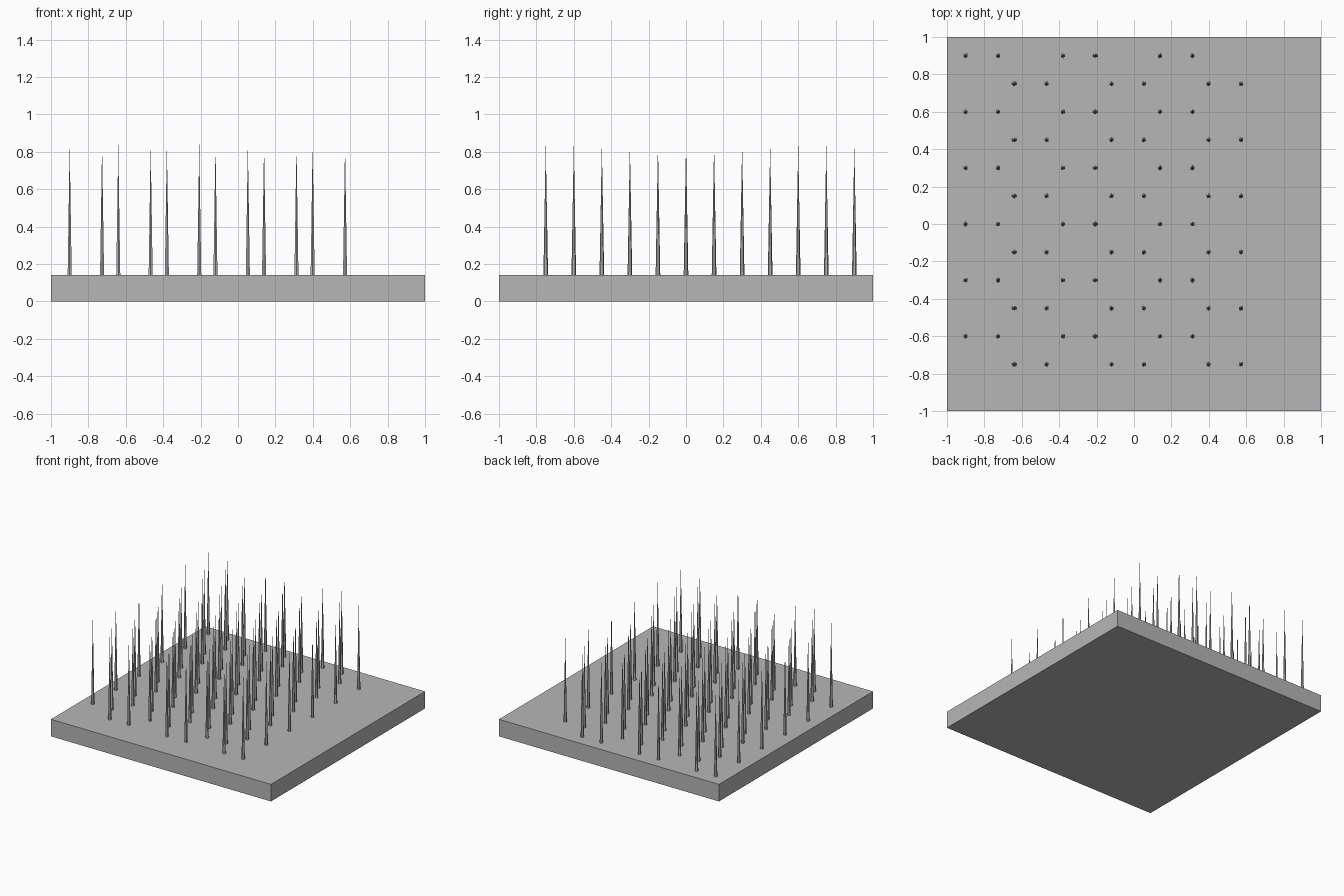
import bpy
import bmesh
from mathutils import Matrix

cube = bpy.data.objects.get("Cube")
if cube:
    bpy.data.objects.remove(cube, do_unlink=True)

SLAB_TOP = 0.14
SPIKE_HEIGHT = 0.70
SPIKE_RADIUS = 0.0125
CELL = 0.15 * 3 ** 0.5 * 2   # honeycomb repeat along x
PAIR = CELL / 3              # gap between the two spikes of a pair
ROW = 0.15                   # gap between rows

grey = bpy.data.materials.new("light_grey")
grey.use_nodes = True
colour = (0.47, 0.47, 0.47, 1)
grey.diffuse_color = colour
grey.node_tree.nodes["Principled BSDF"].inputs["Base Color"].default_value = colour


def finish(bm, name):
    mesh = bpy.data.meshes.new(name)
    bm.to_mesh(mesh)
    bm.free()
    mesh.materials.append(grey)
    return mesh


def place(mesh, name, location=(0, 0, 0)):
    obj = bpy.data.objects.new(name, mesh)
    obj.location = location
    bpy.context.collection.objects.link(obj)


# Base slab
bm = bmesh.new()
bmesh.ops.create_cube(bm, size=1, matrix=Matrix.Translation((0, 0, SLAB_TOP / 2))
                      @ Matrix.Diagonal((2, 2, SLAB_TOP, 1)))
place(finish(bm, "base_slab"), "base_slab")

# One slender spike, shared by every copy
bm = bmesh.new()
bmesh.ops.create_cone(bm, cap_ends=True, segments=6, radius1=SPIKE_RADIUS, radius2=0,
                      depth=SPIKE_HEIGHT,
                      matrix=Matrix.Translation((0, 0, SPIKE_HEIGHT / 2)))
spike = finish(bm, "spike")

# Pairs of spikes in staggered rows, forming a honeycomb
for row in range(12):
    y = 0.9 - row * ROW
    shift = CELL / 2 if row % 2 else 0
    for cell in range(3):
        for side in range(2):
            x = -0.9 + shift + cell * CELL + side * PAIR
            place(spike, f"spike_{row}_{cell}_{side}", (x, y, SLAB_TOP))
